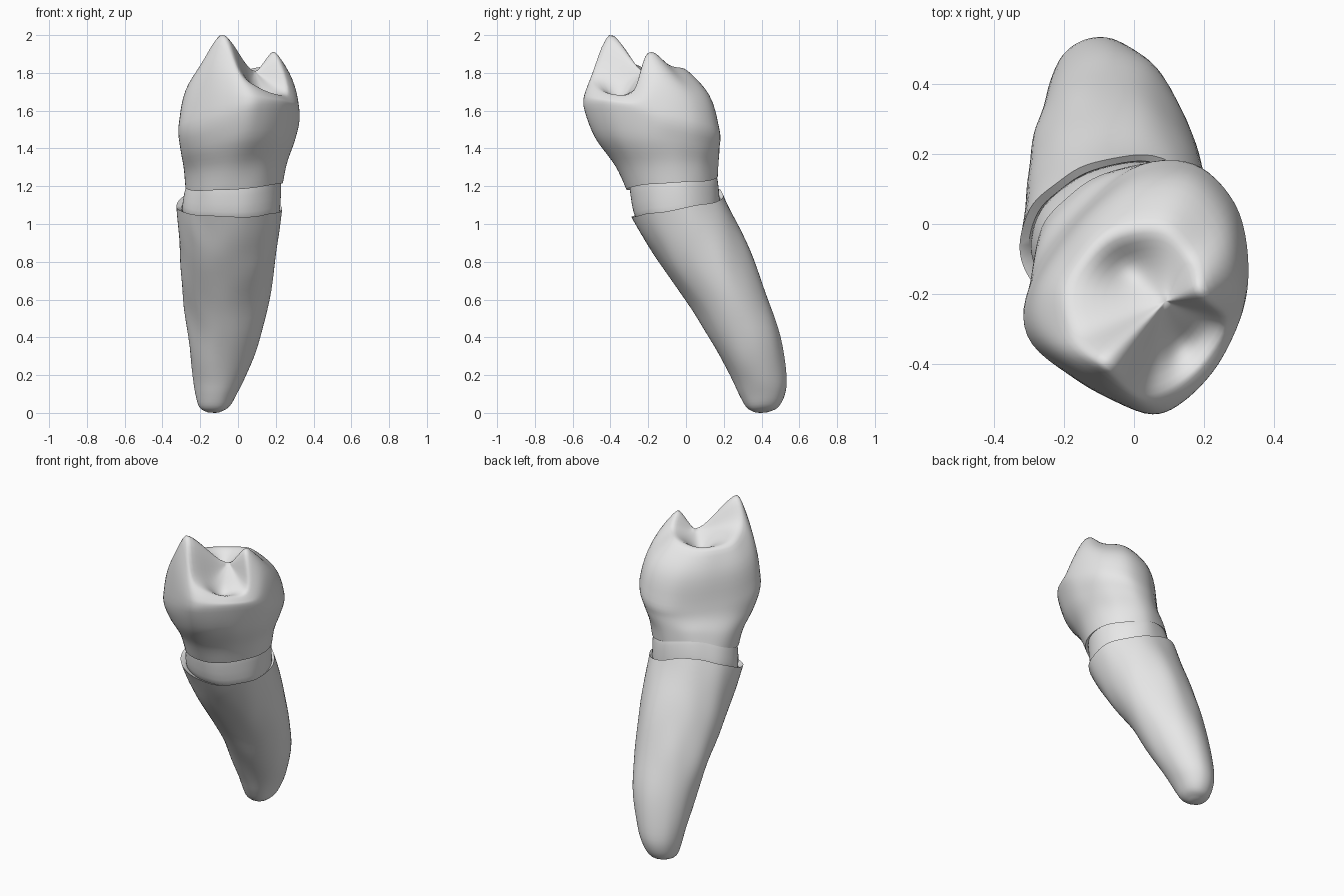
import bpy, bmesh, math
from mathutils import Vector, noise

old = bpy.data.objects.get("Cube")
if old:
    bpy.data.objects.remove(old)

ivory = bpy.data.materials.new("pale_grey")
ivory.use_nodes = True
ivory.diffuse_color = (0.8, 0.8, 0.8, 1)
ivory.node_tree.nodes["Principled BSDF"].inputs["Base Color"].default_value = ivory.diffuse_color

COLS = 12          # control points around each ring
FINE = 6           # subdivisions per control span


def spline(points, steps, closed=False):
    """Catmull-Rom curve through the points."""
    n = len(points)
    pick = (lambda i: points[i % n]) if closed else (lambda i: points[min(max(i, 0), n - 1)])
    out = []
    for i in range(n if closed else n - 1):
        a, b, c, d = (pick(i + k) for k in (-1, 0, 1, 2))
        for s in range(steps):
            t = s / steps
            out.append(b + (c - a) * (t / 2) + (a * 2 - b * 5 + c * 4 - d) * (t * t / 2)
                       + (b * 3 - a - c * 3 + d) * (t ** 3 / 2))
    if not closed:
        out.append(points[-1].copy())
    return out


def smooth_rings(rings, steps):
    """Refine control rings around and along."""
    fine = [spline(r, FINE, True) for r in rings]
    columns = [spline(list(col), steps) for col in zip(*fine)]
    return [list(r) for r in zip(*columns)]


def loft(name, rings, tip=None, wobble=0.0, soften=0, sharp=40):
    """Skin a stack of rings, optionally closed by a tip point and softened."""
    bm = bmesh.new()
    rows = []
    for ring in rings:
        rows.append([bm.verts.new(p + noise.noise_vector(p * Vector((7, 7, 2.5))) * wobble) for p in ring])
    n = len(rows[0])
    for low, high in zip(rows, rows[1:]):
        for i in range(n):
            j = (i + 1) % n
            bm.faces.new((low[i], low[j], high[j], high[i]))
    if tip is not None:
        top = bm.verts.new(tip)
        for i in range(n):
            bm.faces.new((rows[-1][i], rows[-1][(i + 1) % n], top))
    for _ in range(soften):
        bmesh.ops.smooth_vert(bm, verts=[v for row in rows[18:] for v in row], factor=0.5,
                              use_axis_x=True, use_axis_y=True, use_axis_z=True)
    bmesh.ops.recalc_face_normals(bm, faces=bm.faces)
    mesh = bpy.data.meshes.new(name)
    bm.to_mesh(mesh)
    bm.free()
    mesh.materials.append(ivory)
    obj = bpy.data.objects.new(name, mesh)
    bpy.context.collection.objects.link(obj)
    bpy.ops.object.select_all(action="DESELECT")
    obj.select_set(True)
    bpy.context.view_layer.objects.active = obj
    bpy.ops.object.shade_smooth_by_angle(angle=math.radians(sharp))


def oval(x0, x1, y0, y1, z, slope=0.0, arch=0.0, side=0.0):
    """Oval ring, flattened and arched at the back right, sloping back and sideways."""
    ring = []
    for k in range(COLS):
        a = math.radians(15 + 360 * k / COLS)
        facing = max(0, math.cos(a - math.radians(125)))
        r = 1 - .12 * min(1, z) * facing ** 4
        c, s = math.cos(a), math.sin(a)
        ring.append(Vector(((x0 + x1) / 2 + (x1 - x0) / 2 * c * r, (y0 + y1) / 2 + (y1 - y0) / 2 * s * r,
                            z + slope * s + arch * facing ** 2 + side * c)))
    return ring


def blend(a, b, flat, up):
    """Mix two rings with separate horizontal and vertical amounts."""
    return [Vector((p.x + (q.x - p.x) * flat, p.y + (q.y - p.y) * flat, p.z + (q.z - p.z) * up))
            for p, q in zip(a, b)]


# Root: tapering shell leaning backwards, with a turned-in rim
root = [
    oval(-.15, -.09, .37, .43, .005),
    oval(-.20, -.04, .325, .485, .03),
    oval(-.225, 0, .285, .525, .1),
    oval(-.24, .045, .235, .535, .2),
    oval(-.26, .12, .12, .505, .4),
    oval(-.29, .165, 0, .44, .6),
    oval(-.31, .195, -.135, .365, .8, .02),
    oval(-.32, .22, -.22, .285, .95, .04, .02),
    oval(-.328, .24, -.29, .21, 1.08, .04, .07),
]
rim = oval(-.3, .225, -.268, .19, 1.07, .04, .065)
inside = oval(-.27, .2, -.19, .185, 1.02, .04, .05)
root_rings = smooth_rings(root, 4) + smooth_rings([rim, inside], 2)
loft("root", root_rings[::-1], Vector((-.12, .4, 0)), .01)

# Neck: narrow band showing between root and crown
neck = [
    oval(-.27, .2, -.19, .185, 1.02, .04, .05),
    oval(-.295, .225, -.266, .187, 1.07, .04, .065),
    oval(-.275, .23, -.298, .17, 1.2, .015, .07, .02),
    oval(-.25, .21, -.29, .14, 1.25, .015, .07, .02),
]
loft("neck_band", smooth_rings(neck, 4), None, .008)

# Crown: widest outline and the cusped rim, starting at the inner cusp
outline = [(.325, -.12), (.29, .05), (.17, .17), (0, .155), (-.165, .015), (-.29, -.17),
           (-.305, -.32), (-.16, -.45), (.03, -.54), (.14, -.505), (.24, -.4), (.31, -.25)]
waist = [Vector((x, y, 1.55 - .2 * (y + .2) + .15 * x)) for x, y in outline]
ridge = [Vector(p) for p in [
    (.2, -.2, 1.92), (.16, -.09, 1.845), (.08, -.01, 1.83), (-.05, -.02, 1.81),
    (-.155, -.1, 1.805), (-.2, -.2, 1.82), (-.17, -.32, 1.88), (-.08, -.41, 2.018),
    (.01, -.49, 1.8), (.1, -.47, 1.73), (.2, -.39, 1.69), (.265, -.28, 1.7)]]
collar = oval(-.28, .24, -.315, .177, 1.2, .015, .07, .02)
lip = oval(-.255, .215, -.29, .15, 1.22, .015, .07, .02)
wall = [collar, blend(collar, waist, .25, .28), blend(collar, waist, .74, .62), waist,
        blend(waist, ridge, .27, .56), ridge]
rings = smooth_rings([lip, collar], 2)[:-1] + smooth_rings(wall, 5)

# Chewing surface: slopes from the rim to the middle with two hollows
middle = Vector((.09, -.22, 1.81))
hollows = [(Vector((.12, -.35)), .08, .08), (Vector((-.01, -.13)), .085, .075)]
edge = rings[-1]
for step in range(1, 10):
    t = step / 10
    ease = (t + t * t * (3 - 2 * t)) / 2
    row = []
    for p in edge:
        q = p.lerp(middle, t)
        q.z = p.z + (middle.z - p.z) * ease
        fade = min(1, 4 * t)
        for spot, depth, width in hollows:
            q.z -= fade * depth * math.exp(-((q.xy - spot).length / width) ** 2)
        row.append(q)
    rings.append(row)
loft("crown", rings, middle, .005, 3, 75)
